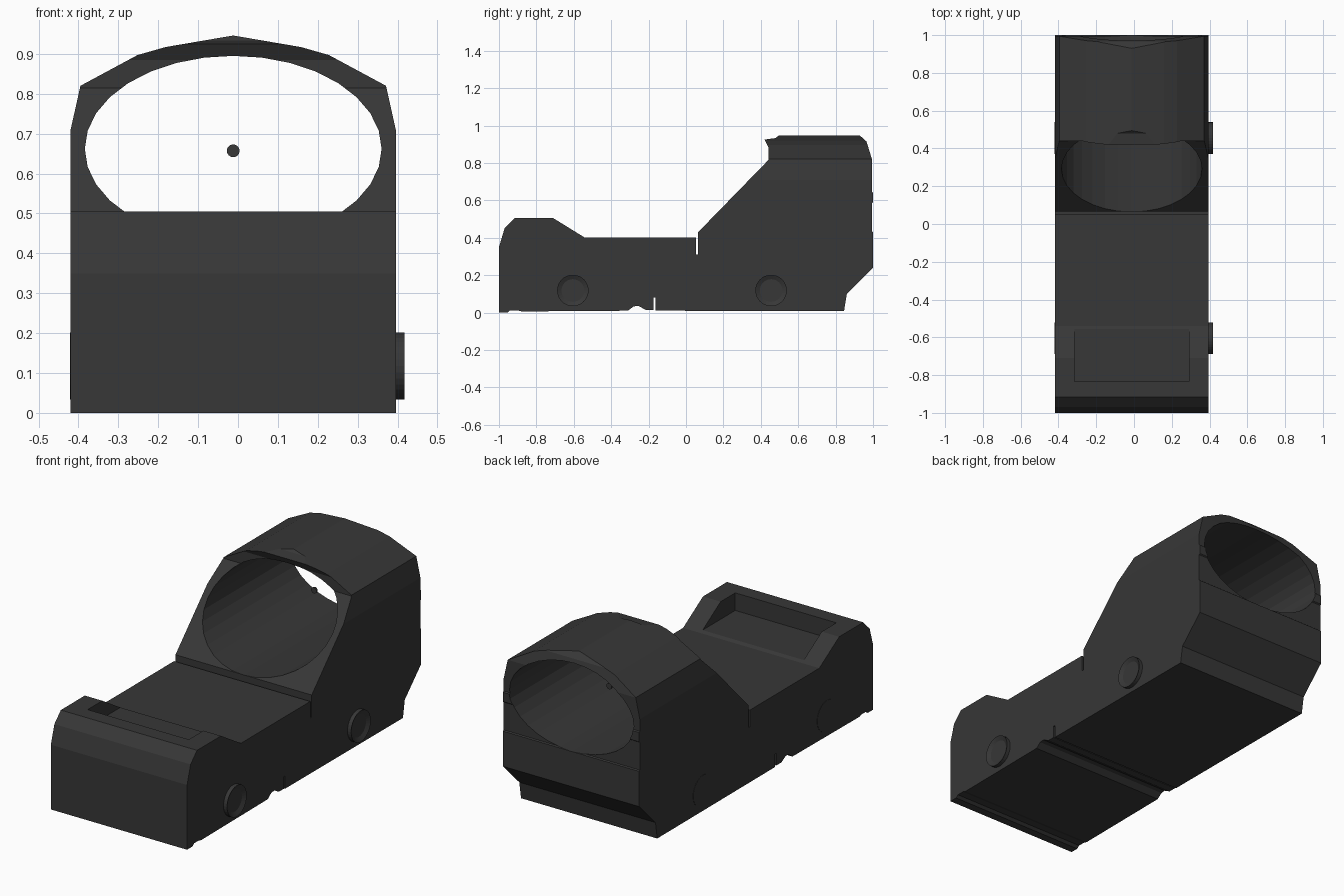
import bpy, bmesh, math
from mathutils import Matrix, Vector

if "Cube" in bpy.data.objects:
    bpy.data.objects.remove(bpy.data.objects["Cube"])

CX = -0.012          # centre line of the housing (side knobs stick out on +x)
HW = 0.4075          # housing half width

black = bpy.data.materials.new("matte black")
black.diffuse_color = (0.038, 0.038, 0.038, 1)
black.use_nodes = True
black.node_tree.nodes["Principled BSDF"].inputs["Base Color"].default_value = black.diffuse_color


def finish(bm, name):
    bmesh.ops.recalc_face_normals(bm, faces=bm.faces[:])
    me = bpy.data.meshes.new(name)
    bm.to_mesh(me)
    bm.free()
    me.materials.append(black)
    ob = bpy.data.objects.new(name, me)
    bpy.context.collection.objects.link(ob)
    return ob


def prism(name, pts, axis, lo, hi):
    """Extrude a 2D outline: (y, z) along x, or (x, z) along y."""
    bm = bmesh.new()
    place = (lambda a, b: (lo, a, b)) if axis == 'x' else (lambda a, b: (a, lo, b))
    face = bm.faces.new([bm.verts.new(place(a, b)) for a, b in pts])
    ext = bmesh.ops.extrude_face_region(bm, geom=[face])
    d = Vector((hi - lo, 0, 0)) if axis == 'x' else Vector((0, hi - lo, 0))
    bmesh.ops.translate(bm, vec=d, verts=[v for v in ext['geom'] if isinstance(v, bmesh.types.BMVert)])
    return finish(bm, name)


def carve(ob, cutter, op):
    mod = ob.modifiers.new("cut", 'BOOLEAN')
    mod.object, mod.operation, mod.solver = cutter, op, 'EXACT'
    bpy.context.view_layer.objects.active = ob
    bpy.ops.object.modifier_apply(modifier=mod.name)
    bpy.data.objects.remove(cutter)


def disc(name, centre, radius, depth, axis, dish=0, segs=32):
    bm = bmesh.new()
    rot = Matrix.Rotation(math.pi / 2, 4, 'Y' if axis == 'x' else 'X')
    bmesh.ops.create_cone(bm, cap_ends=True, segments=segs, radius1=radius, radius2=radius, depth=depth)
    if dish:         # sunken centre on the outer cap
        cap = max(bm.faces, key=lambda f: f.calc_center_median().z)
        bmesh.ops.inset_region(bm, faces=[cap], thickness=radius * 0.28)
        bmesh.ops.translate(bm, vec=(0, 0, -dish), verts=cap.verts[:])
    bmesh.ops.transform(bm, matrix=Matrix.Translation(centre) @ rot, verts=bm.verts[:])
    return finish(bm, name)


# Housing: side outline, trimmed by the front outline
side = [(-1, 0), (-0.955, 0), (-0.94, 0.012), (-0.9, 0.012), (-0.88, 0.006),
        (-0.31, 0.01), (-0.28, 0.033), (-0.255, 0.036), (-0.215, 0.014), (-0.173, 0.014),
        (-0.173, 0.08), (-0.163, 0.08), (-0.163, 0.01), (0.845, 0.008),       # base slot
        (0.86, 0.10), (1, 0.24), (1, 0.43), (0.994, 0.435), (0.994, 0.585), (1, 0.59),
        (1, 0.64), (0.994, 0.645), (0.994, 0.82), (0.965, 0.915), (0.93, 0.946), (0.92, 0.96),
        (0.51, 0.96), (0.48, 0.933), (0.42, 0.925), (0.44, 0.885), (0.44, 0.815),  # visor
        (0.065, 0.43), (0.065, 0.31), (0.053, 0.31), (0.053, 0.40),            # deck slot
        (-0.54, 0.40), (-0.71, 0.505), (-0.915, 0.505), (-0.97, 0.45), (-1, 0.35)]
housing = prism("housing", side, 'x', -0.7, 0.7)

half = [(HW, -0.2), (HW, 0.71), (0.383, 0.82), (0.24, 0.897), (0.17, 0.917)]
outline = ([(CX + x, z) for x, z in half] + [(CX, 0.946)]
           + [(CX - x, z) for x, z in reversed(half)])
carve(housing, prism("outline_cutter", outline, 'y', -1.2, 1.2), 'INTERSECT')

# Oval window tunnel through the hood
oval = [(CX + 0.372 * math.cos(i * math.tau / 32), 0.662 + 0.233 * math.sin(i * math.tau / 32))
        for i in range(32)]
carve(housing, prism("window_cutter", oval, 'y', 0.0, 1.3), 'DIFFERENCE')

# Rectangular pocket in the raised front block
pocket = [(-0.835, 0.41), (-0.5, 0.41), (-0.5, 0.7), (-0.835, 0.7)]
carve(housing, prism("pocket_cutter", pocket, 'x', -0.315, 0.29), 'DIFFERENCE')

# Side knobs: dished on the right, flush caps on the left
for label, y in (("front", -0.605), ("rear", 0.455)):
    disc(label + "_knob", (0.402, y, 0.118), 0.084, 0.03, 'x', dish=0.012)
    disc(label + "_left_cap", (CX - HW, y, 0.118), 0.084, 0.003, 'x')

# Aiming dot floating in the window
disc("aiming_dot", (CX, 0.67, 0.657), 0.016, 0.01, 'y', segs=16)
